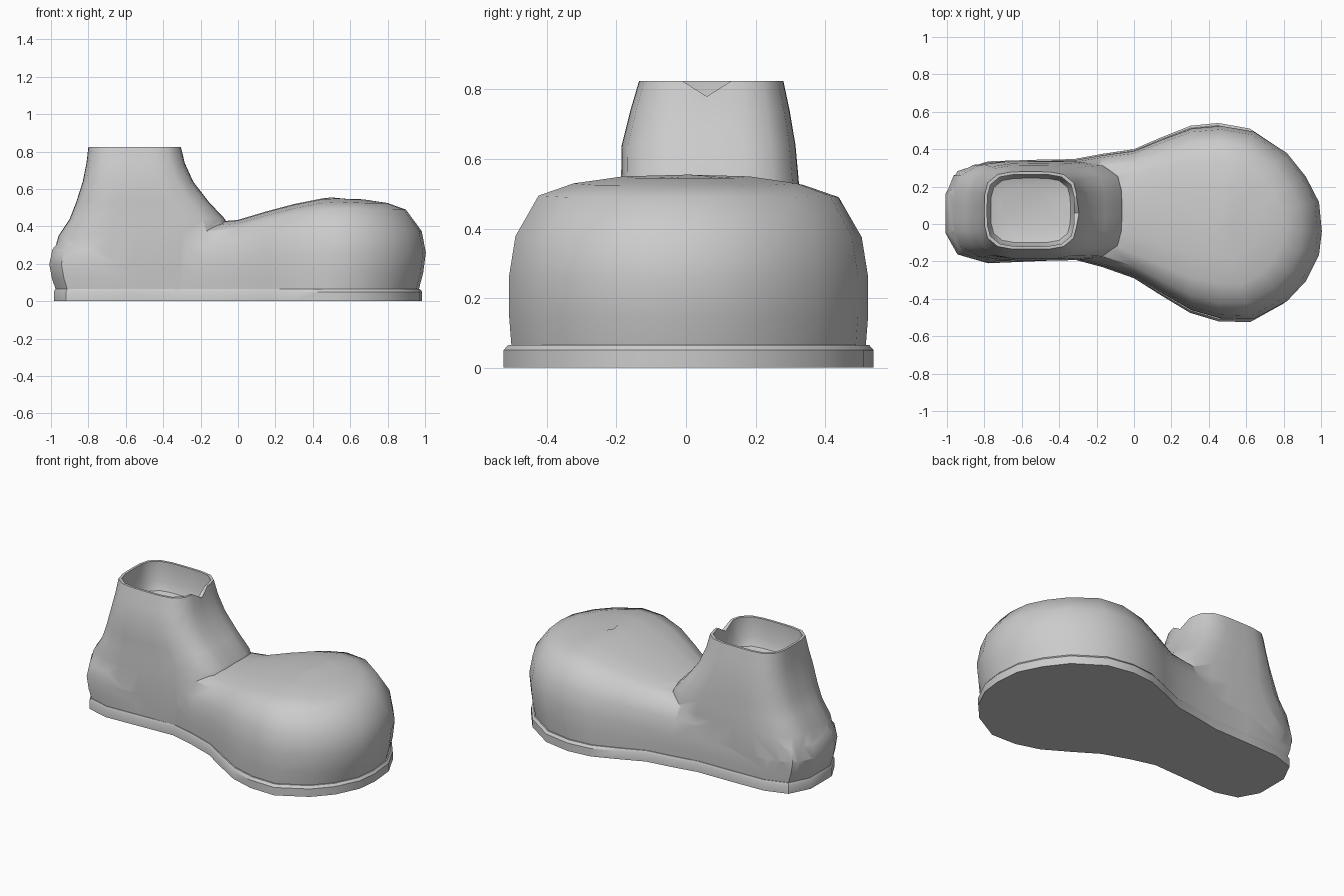
import bpy, bmesh, math

cube = bpy.data.objects.get("Cube")
if cube:
    bpy.data.objects.remove(cube, do_unlink=True)

grey = bpy.data.materials.new("plain_grey")
grey.use_nodes = True
grey.diffuse_color = (0.6, 0.6, 0.6, 1)
grey.node_tree.nodes["Principled BSDF"].inputs["Base Color"].default_value = (0.6, 0.6, 0.6, 1)

# Foot stations: x, right edge, left edge, top height
STATIONS = [
    (-0.985, -0.05, 0.16, 0.40), (-0.92, -0.17, 0.29, 0.40),
    (-0.78, -0.21, 0.335, 0.40), (-0.55, -0.2, 0.343, 0.40),
    (-0.32, -0.19, 0.347, 0.41), (-0.17, -0.23, 0.375, 0.42),
    (0.0, -0.29, 0.40, 0.435), (0.15, -0.385, 0.465, 0.48),
    (0.3, -0.475, 0.525, 0.52), (0.45, -0.52, 0.54, 0.55),
    (0.62, -0.525, 0.51, 0.555), (0.8, -0.425, 0.39, 0.55),
    (0.9, -0.315, 0.26, 0.55), (0.97, -0.17, 0.12, 0.55)]
OUTLINE = ([(x, lo, h) for x, lo, hi, h in STATIONS] + [(0.985, -0.04, 0.55)]
           + [(x, hi, h) for x, lo, hi, h in reversed(STATIONS)])


def spine(x):
    """Point on the centre line nearest to x."""
    x = max(-0.65, min(0.5, x))
    for a, b in zip(STATIONS, STATIONS[1:]):
        if a[0] <= x <= b[0]:
            t = (x - a[0]) / (b[0] - a[0])
            return x, (a[1] + a[2]) / 2 * (1 - t) + (b[1] + b[2]) / 2 * t


def loft(name, rings, cap_end=True):
    """Join closed rings of equal length into one solid."""
    bm = bmesh.new()
    loops = [[bm.verts.new(p) for p in ring] for ring in rings]
    n = len(loops[0])
    for a, b in zip(loops, loops[1:]):
        for i in range(n):
            j = (i + 1) % n
            bm.faces.new((a[i], a[j], b[j], b[i]))
    bm.faces.new(loops[0][::-1])
    if cap_end:
        bm.faces.new(loops[-1])
    bmesh.ops.remove_doubles(bm, verts=bm.verts, dist=0.0005)
    bmesh.ops.recalc_face_normals(bm, faces=bm.faces)
    mesh = bpy.data.meshes.new(name)
    bm.to_mesh(mesh)
    bm.free()
    mesh.materials.append(grey)
    obj = bpy.data.objects.new(name, mesh)
    bpy.context.collection.objects.link(obj)
    return obj


def select(obj):
    bpy.ops.object.select_all(action="DESELECT")
    obj.select_set(True)
    bpy.context.view_layer.objects.active = obj


def combine(target, other, operation):
    mod = target.modifiers.new("combine", "BOOLEAN")
    mod.object, mod.operation, mod.solver = other, operation, "EXACT"
    select(target)
    bpy.ops.object.modifier_apply(modifier=mod.name)
    bpy.data.objects.remove(other, do_unlink=True)


def foot_ring(scale, stretch, height):
    ring = []
    for x, y, top in OUTLINE:
        sx, sy = spine(x)
        ring.append(((sx + (x - sx) * scale) * stretch, sy + (y - sy) * scale,
                     0.05 + (top - 0.05) * height))
    return ring


def box_ring(z, x0, x1, y0, y1, power=0.5):
    """Rounded rectangle at height z."""
    ring = []
    for i in range(24):
        a = math.tau * (i + 0.5) / 24
        c, s = math.cos(a), math.sin(a)
        k = (abs(c) ** (2 / power) + abs(s) ** (2 / power)) ** (-power / 2)
        ring.append(((x0 + x1) / 2 + (x1 - x0) / 2 * c * k,
                     (y0 + y1) / 2 + (y1 - y0) / 2 * s * k, z))
    return ring


# Sole with a softened upper edge
def sole_ring(z, scale):
    return [(p[0], p[1], z) for p in foot_ring(scale, 1, 0)]


sole = loft("sole", [sole_ring(0, 1), sole_ring(0.05, 1), sole_ring(0.065, 0.975)])

# Rounded toe and foot
upper = loft("boot_upper", [foot_ring(*r) for r in (
    (0.955, 1, 0), (0.97, 1.02, 0.2), (0.97, 1.035, 0.42), (0.935, 1.03, 0.65),
    (0.81, 1.005, 0.88), (0.62, 1, 0.95), (0.35, 1, 0.99), (0, 1, 1))], cap_end=False)

# Ankle shaft with a hollow cuff
ankle = loft("ankle", [box_ring(*r) for r in (
    (0.052, -0.96, -0.02, -0.185, 0.325), (0.2, -1.0, -0.02, -0.195, 0.335),
    (0.35, -0.96, -0.03, -0.195, 0.335), (0.44, -0.9, -0.07, -0.19, 0.33),
    (0.53, -0.865, -0.155, -0.187, 0.325), (0.64, -0.83, -0.24, -0.185, 0.315),
    (0.74, -0.81, -0.285, -0.16, 0.298), (0.825, -0.8, -0.305, -0.135, 0.28),
    (0.825, -0.785, -0.32, -0.12, 0.265), (0.7, -0.785, -0.32, -0.12, 0.265),
    (0.65, -0.765, -0.34, -0.1, 0.245), (0.635, -0.71, -0.39, -0.05, 0.2))])
combine(upper, ankle, "UNION")

# Small V notch at the front of the cuff
notch = loft("notch_cutter", [[(x, -0.035, 0.84), (x, 0.06, 0.78), (x, 0.155, 0.84)]
                              for x in (-0.45, -0.2)])
notch.hide_render = True
combine(upper, notch, "DIFFERENCE")

for part, angle in ((sole, 35), (upper, 42)):
    select(part)
    bpy.ops.object.shade_smooth_by_angle(angle=math.radians(angle))
